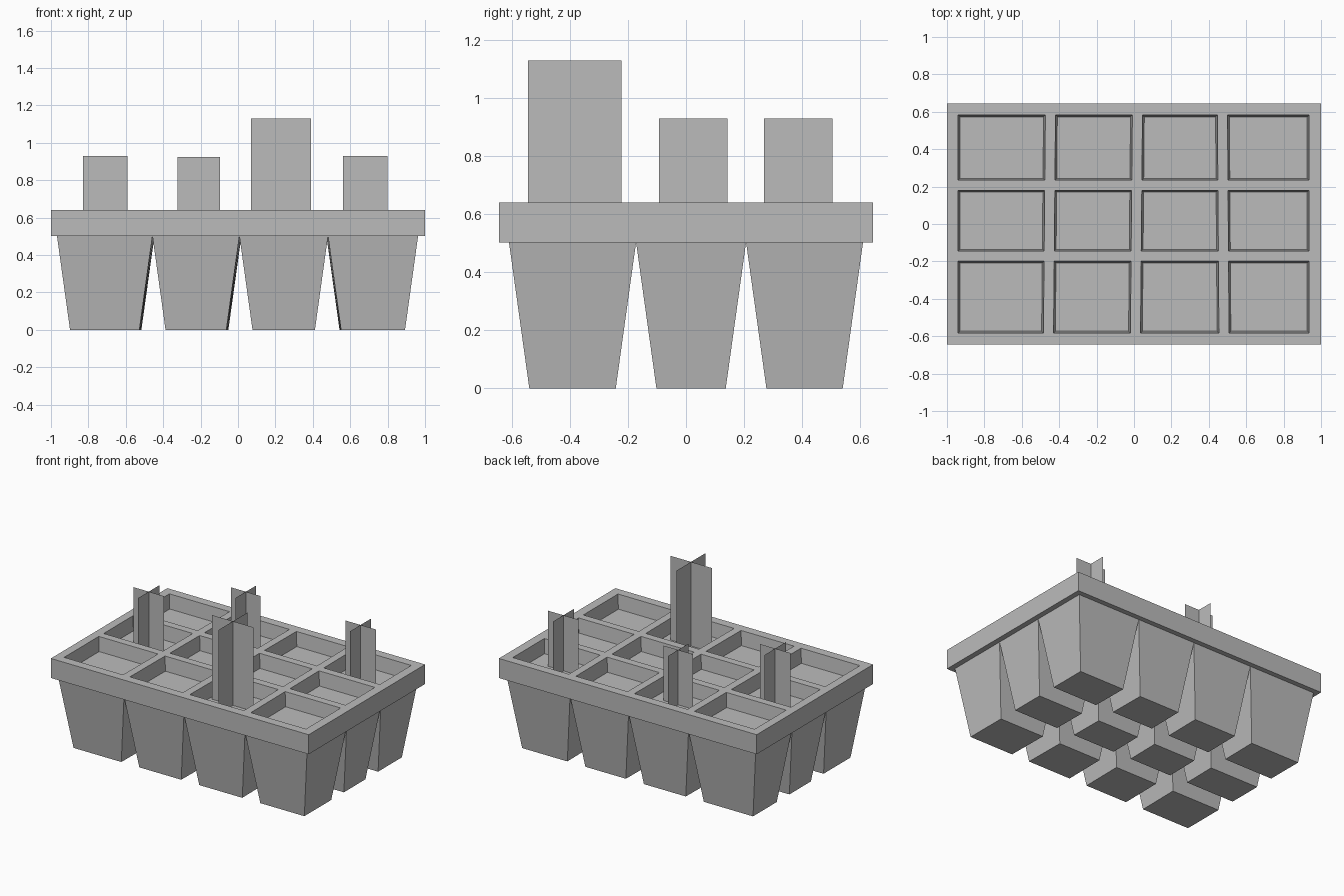
import bpy, bmesh

if "Cube" in bpy.data.objects:
    bpy.data.objects.remove(bpy.data.objects["Cube"])

grey = bpy.data.materials.new("plain grey")
grey.use_nodes = True
COLOUR = (0.5, 0.5, 0.5, 1)
grey.diffuse_color = COLOUR
grey.node_tree.nodes["Principled BSDF"].inputs["Base Color"].default_value = COLOUR

HALF_X, HALF_Y = 1.0, 0.645
RIM_TOP, RIM_BOTTOM, SOIL = 0.64, 0.503, 0.54
# Column dividers as (x at centre, lean per unit y), row dividers as y
COLUMNS = [(-0.968, 0), (-0.452, 0.009), (0.013, 0.009), (0.477, -0.007), (0.963, 0)]
ROWS = [-0.61, -0.172, 0.207, 0.61]
WALL = 0.027


def finish(name, bm):
    bmesh.ops.recalc_face_normals(bm, faces=bm.faces)
    mesh = bpy.data.meshes.new(name)
    bm.to_mesh(mesh)
    bm.free()
    mesh.materials.append(grey)
    obj = bpy.data.objects.new(name, mesh)
    bpy.context.collection.objects.link(obj)
    return obj


def make_tray():
    # Flat lattice whose odd cells are the pocket openings
    xs, ys = [(-HALF_X, 0)], [-HALF_Y]
    for a, b in zip(COLUMNS, COLUMNS[1:]):
        xs += [(a[0] + WALL, a[1]), (b[0] - WALL, b[1])]
    for a, b in zip(ROWS, ROWS[1:]):
        ys += [a + WALL, b - WALL]
    xs.append((HALF_X, 0))
    ys.append(HALF_Y)
    bm = bmesh.new()
    grid = [[bm.verts.new((x + k * y, y, RIM_TOP)) for y in ys] for x, k in xs]
    pockets = []
    for i in range(len(xs) - 1):
        for j in range(len(ys) - 1):
            f = bm.faces.new((grid[i][j], grid[i + 1][j], grid[i + 1][j + 1], grid[i][j + 1]))
            if i % 2 and j % 2:
                pockets.append(f)
    # Outer skirt and underside
    border = [e for e in bm.edges if e.is_boundary]
    skirt = bmesh.ops.extrude_edge_only(bm, edges=border)["geom"]
    for v in skirt:
        if isinstance(v, bmesh.types.BMVert):
            v.co.z = RIM_BOTTOM
    bmesh.ops.holes_fill(bm, edges=[e for e in bm.edges if e.is_boundary], sides=0)
    # Sink each pocket with slightly sloping walls down to the soil level
    bmesh.ops.recalc_face_normals(bm, faces=bm.faces)
    bmesh.ops.inset_individual(bm, faces=pockets, thickness=0.014, depth=0)
    for f in pockets:
        for v in f.verts:
            v.co.z = SOIL
    return finish("tray_rim", bm)


def make_cup(col, row):
    # Tapered square cup, open where it joins the rim
    (xa, ka), (xb, kb) = COLUMNS[col], COLUMNS[col + 1]
    ya, yb = ROWS[row], ROWS[row + 1]
    bm = bmesh.new()
    rings = []
    for z, t in ((RIM_BOTTOM, 0), (0, 0.07)):
        corners = [(xa + ka * ya + t, ya + t), (xb + kb * ya - t, ya + t),
                   (xb + kb * yb - t, yb - t), (xa + ka * yb + t, yb - t)]
        rings.append([bm.verts.new((x, y, z)) for x, y in corners])
    top, low = rings
    for i in range(4):
        n = (i + 1) % 4
        bm.faces.new((top[i], low[i], low[n], top[n]))
    bm.faces.new(low[::-1])
    return finish(f"cup_{col + 1}_{row + 1}", bm)


def make_cross(name, x, y, half, top):
    # Two upright crossing sheets
    bm = bmesh.new()
    for dx, dy in ((half, 0), (0, half)):
        bm.faces.new([bm.verts.new(p) for p in (
            (x - dx, y - dy, SOIL), (x + dx, y + dy, SOIL),
            (x + dx, y + dy, top), (x - dx, y - dy, top))])
    return finish(name, bm)


make_tray()
for col in range(4):
    for row in range(3):
        make_cup(col, row)

make_cross("tall_seedling", 0.23, -0.384, 0.161, 1.13)
make_cross("left_seedling", 0.68, 0.387, 0.118, 0.93)
make_cross("middle_seedling", -0.21, 0.387, 0.114, 0.925)
make_cross("right_seedling", -0.71, 0.025, 0.118, 0.93)
